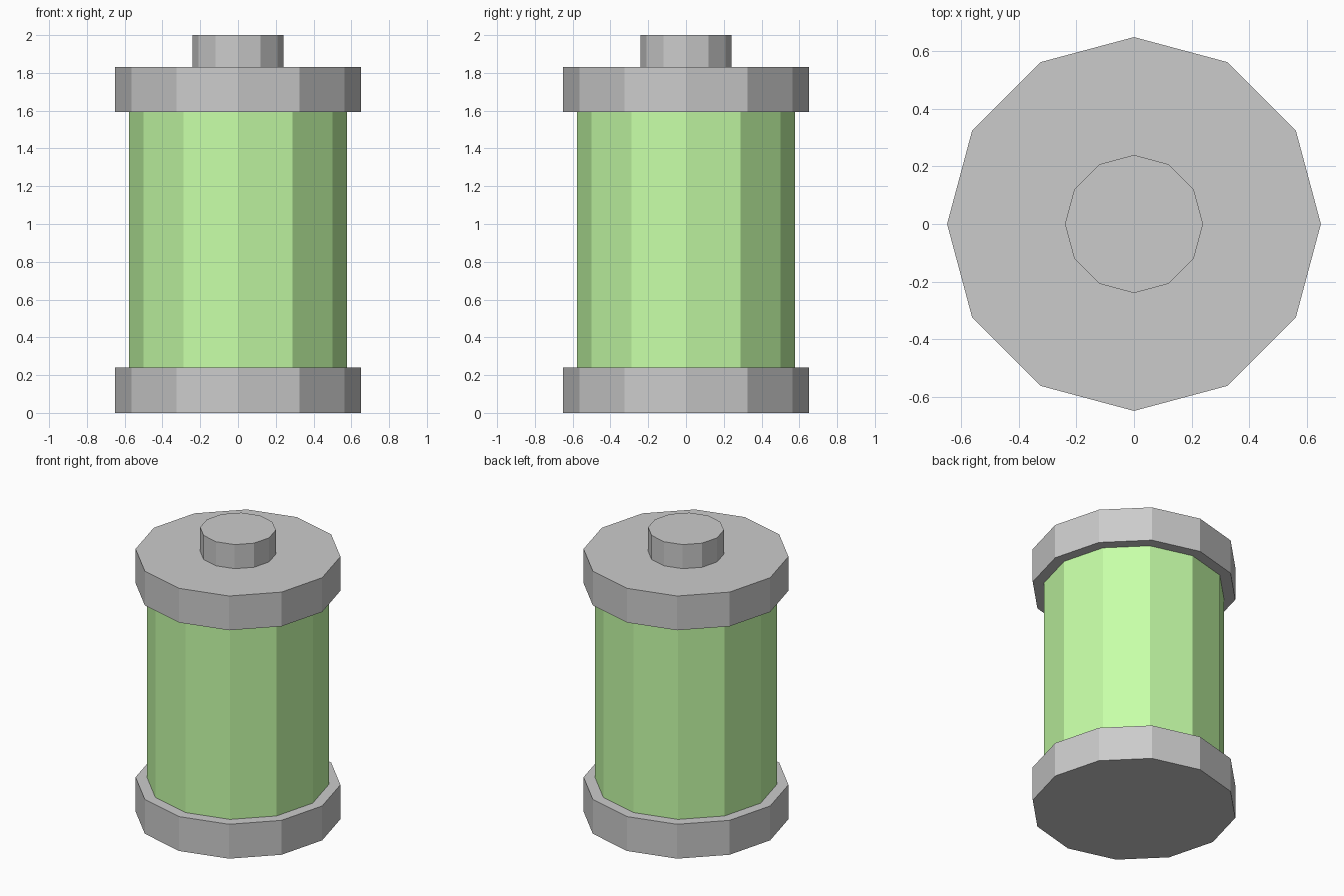
import bpy

if "Cube" in bpy.data.objects:
    bpy.data.objects.remove(bpy.data.objects["Cube"])

SIDES = 12

green = bpy.data.materials.new("green_casing")
green.diffuse_color = (0.57, 1.0, 0.39, 1.0)
green.use_nodes = True
green.node_tree.nodes["Principled BSDF"].inputs["Base Color"].default_value = green.diffuse_color


def cylinder(name, radius, bottom, top, material=None):
    bpy.ops.mesh.primitive_cylinder_add(
        vertices=SIDES, radius=radius, depth=top - bottom,
        location=(0, 0, (bottom + top) / 2))
    part = bpy.context.object
    part.name = name
    if material:
        part.data.materials.append(material)
    return part


# Green casing between two wider grey caps
cylinder("casing", 0.577, 0.24, 1.593, green)
cylinder("bottom_cap", 0.65, 0.0, 0.24)
cylinder("top_cap", 0.65, 1.593, 1.832)

# Small contact on top
cylinder("terminal", 0.24, 1.832, 2.0)
